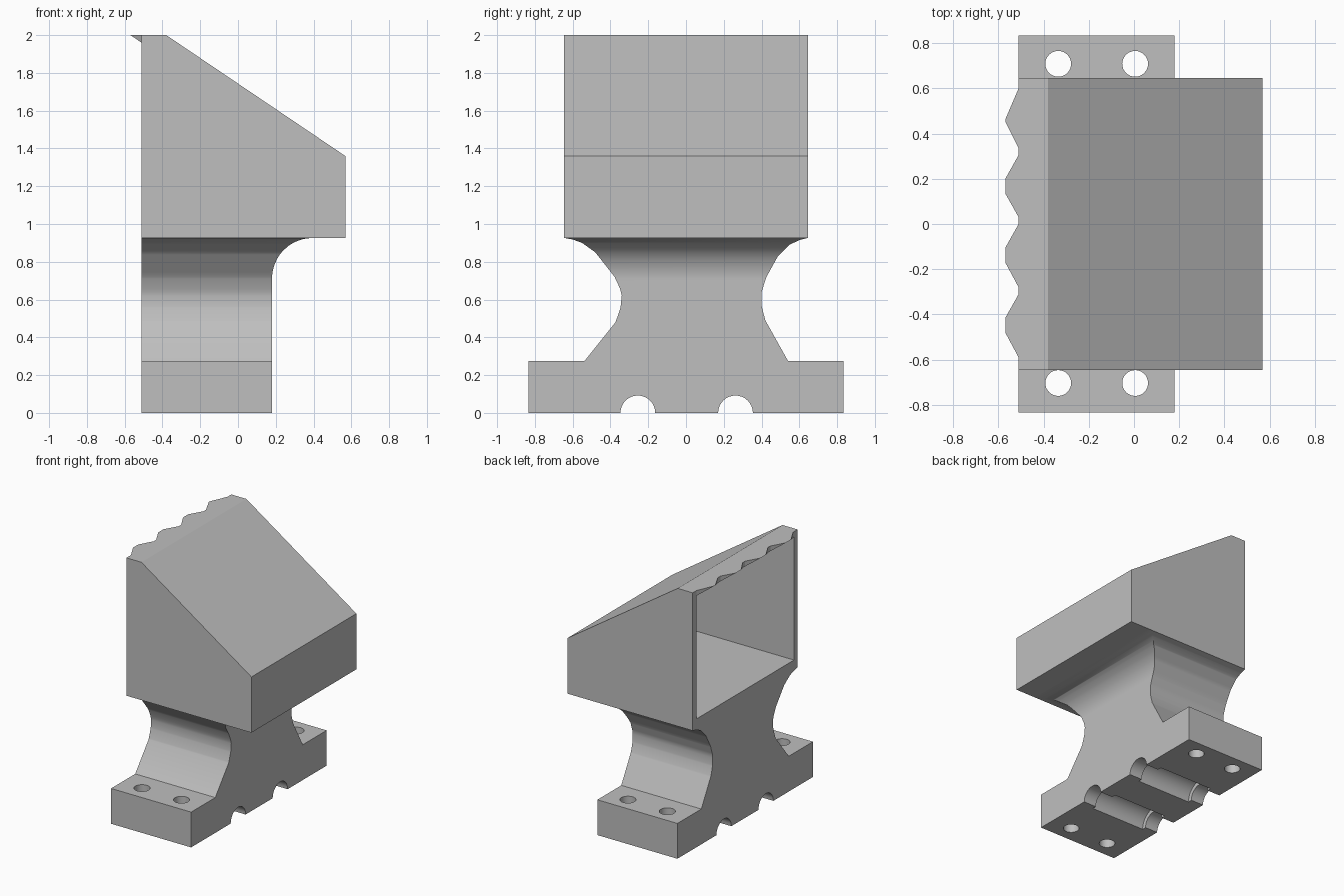
import bpy, bmesh, math
from mathutils import Matrix

cube = bpy.data.objects.get("Cube")
if cube:
    bpy.data.objects.remove(cube, do_unlink=True)

grey = bpy.data.materials.new("plain grey")
grey.use_nodes = True
colour = (0.52, 0.52, 0.52, 1)
grey.diffuse_color = colour
grey.node_tree.nodes["Principled BSDF"].inputs["Base Color"].default_value = colour

BACK, FRONT = -0.51, 0.18      # depth of the pedestal along x
BOX_Z, TOP = 0.926, 2.0
HALF = 0.646                   # half width of the box


def finish(name, bm):
    bmesh.ops.recalc_face_normals(bm, faces=bm.faces[:])
    mesh = bpy.data.meshes.new(name)
    bm.to_mesh(mesh)
    bm.free()
    mesh.materials.append(grey)
    obj = bpy.data.objects.new(name, mesh)
    bpy.context.collection.objects.link(obj)
    return obj


def loft(name, rings):
    """Join equal rings of points and cap both ends."""
    bm = bmesh.new()
    rows = [[bm.verts.new(p) for p in ring] for ring in rings]
    n = len(rows[0])
    for low, high in zip(rows, rows[1:]):
        for i in range(n):
            j = (i + 1) % n
            bm.faces.new((low[i], low[j], high[j], high[i]))
    bm.faces.new(rows[0])
    bm.faces.new(rows[-1])
    return finish(name, bm)


def prism(name, profile, y0, y1):
    return loft(name, [[(x, y, z) for x, z in profile] for y in (y0, y1)])


def cylinder(name, radius, length, centre, axis):
    bm = bmesh.new()
    turn = Matrix.Rotation(math.pi / 2, 4, "Y") if axis == "X" else Matrix()
    bmesh.ops.create_cone(bm, cap_ends=True, segments=32, radius1=radius, radius2=radius,
                          depth=length, matrix=Matrix.Translation(centre) @ turn)
    return finish(name, bm)


def cut(obj, cutter):
    mod = obj.modifiers.new("cut", "BOOLEAN")
    mod.operation, mod.solver, mod.object = "DIFFERENCE", "EXACT", cutter
    bpy.context.view_layer.objects.active = obj
    bpy.ops.object.modifier_apply(modifier=mod.name)
    bpy.data.objects.remove(cutter, do_unlink=True)


def smooth(obj):
    bpy.ops.object.select_all(action="DESELECT")
    obj.select_set(True)
    bpy.context.view_layer.objects.active = obj
    bpy.ops.object.shade_smooth_by_angle(angle=math.radians(30))


def sample(points, z):
    """Value at height z on a line of (height, value) points."""
    for (z0, v0), (z1, v1) in zip(points, points[1:]):
        if z <= z1:
            return v0 + (v1 - v0) * (z - z0) / (z1 - z0)
    return points[-1][1]


# Mounting foot with bolt holes and two stepped channels underneath
foot = prism("mounting_foot", [(BACK, 0), (FRONT, 0), (FRONT, 0.275), (BACK, 0.275)], -0.834, 0.834)
for x in (-0.335, 0.005):
    for y in (-0.703, 0.708):
        cut(foot, cylinder("bolt_cutter", 0.057, 1, (x, y, 0.2), "Z"))
middle = (BACK + FRONT) / 2
for y in (-0.255, 0.262):
    cut(foot, cylinder("channel_cutter", 0.092, 1, (middle, y, 0), "X"))
    cut(foot, cylinder("pocket_cutter", 0.125, 0.47, (middle, y, 0), "X"))
smooth(foot)

# Waisted neck that flares into the box on three sides
right_edge = [(0.275, -0.537), (0.48, -0.373), (0.555, -0.347), (0.62, -0.34), (0.66, -0.35),
              (0.72, -0.378), (0.85, -0.48), (0.9, -0.55), (0.918, -0.6), (BOX_Z, -0.643)]
left_edge = [(0.275, 0.54), (0.49, 0.42), (0.566, 0.4), (0.64, 0.4), (0.72, 0.426),
             (0.825, 0.484), (0.89, 0.548), (0.915, 0.6), (BOX_Z, 0.645)]
radius = 0.215
rings = []
heights = {z for z, _ in right_edge + left_edge}
heights |= {BOX_Z - radius * (1 - math.sin(math.radians(a))) for a in range(0, 90, 9)}
for z in sorted(heights):
    rise = max(0, z - BOX_Z + radius)
    x = FRONT + radius - math.sqrt(max(0, radius ** 2 - rise ** 2))
    y0, y1 = sample(right_edge, z), sample(left_edge, z)
    rings.append([(BACK, y0, z), (x, y0, z), (x, y1, z), (BACK, y1, z)])
smooth(loft("flared_neck", rings))

# Sloped box, hollow and open at the back
box = prism("sloped_box", [(BACK, BOX_Z), (0.568, BOX_Z), (0.568, 1.36), (-0.38, TOP), (BACK, TOP)],
            -HALF, HALF)
slope = (1.36 - TOP) / (0.568 + 0.38)
def ceiling(x):
    return TOP + slope * (x + 0.57)
cut(box, prism("cavity_cutter", [(-0.7, 1.0), (0.5, 1.0), (0.5, ceiling(0.5)), (-0.7, ceiling(-0.7))],
               -HALF + 0.045, HALF - 0.045))

# Row of wedge teeth along the open edge of the roof
bm = bmesh.new()
for base0, base1, tip0, tip1 in ((0.335, 0.6, 0.452, 0.462), (0.03, 0.305, 0.135, 0.2),
                                 (-0.28, 0.0, -0.17, -0.105), (-0.59, -0.31, -0.48, -0.415)):
    a, b, c, d, e, f = [bm.verts.new(p) for p in (
        (BACK, base0, TOP), (BACK, base1, TOP), (-0.569, tip1, TOP), (-0.569, tip0, TOP),
        (BACK, base0, ceiling(BACK)), (BACK, base1, ceiling(BACK)))]
    for face in ((a, b, c, d), (e, d, c, f), (a, d, e), (b, f, c), (a, e, f, b)):
        bm.faces.new(face)
finish("roof_teeth", bm)
